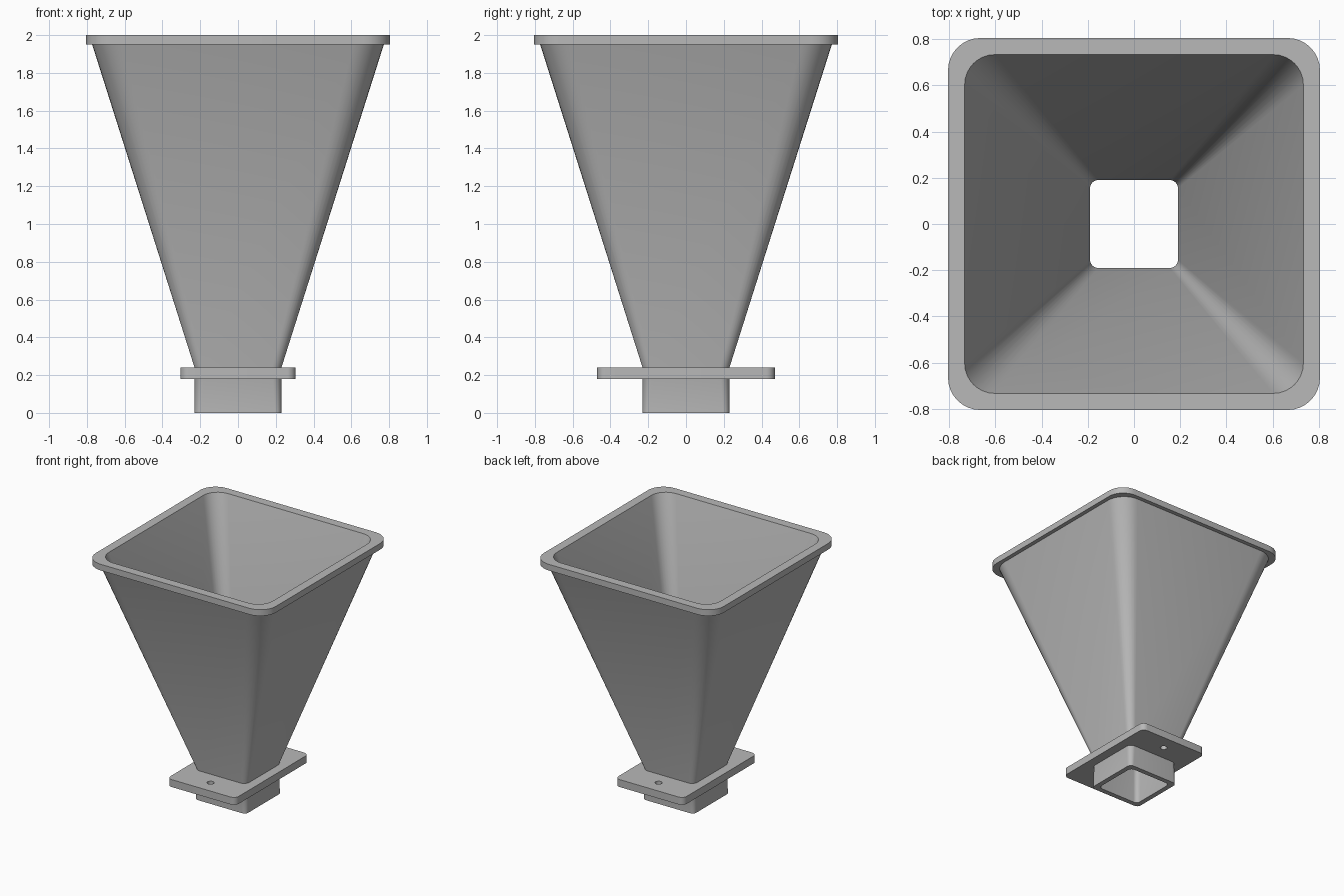
import bpy, bmesh, math

cube = bpy.data.objects.get("Cube")
if cube:
    bpy.data.objects.remove(cube)

grey = bpy.data.materials.new("plain grey")
grey.use_nodes = True
colour = (0.48, 0.48, 0.48, 1)
grey.diffuse_color = colour
grey.node_tree.nodes["Principled BSDF"].inputs["Base Color"].default_value = colour


def rounded_rect(hx, hy, r, steps=8):
    """Counter-clockwise outline of a rectangle with rounded corners."""
    points = []
    for q, (sx, sy) in enumerate([(1, 1), (-1, 1), (-1, -1), (1, -1)]):
        for i in range(steps + 1):
            a = math.pi / 2 * (q + i / steps)
            points.append((sx * (hx - r) + r * math.cos(a),
                           sy * (hy - r) + r * math.sin(a)))
    return points


def circle(cx, cy, r, count=24):
    return [(cx + r * math.cos(2 * math.pi * i / count),
             cy + r * math.sin(2 * math.pi * i / count)) for i in range(count)]


def finish(name, bm):
    bmesh.ops.recalc_face_normals(bm, faces=bm.faces)
    mesh = bpy.data.meshes.new(name)
    bm.to_mesh(mesh)
    bm.free()
    mesh.materials.append(grey)
    obj = bpy.data.objects.new(name, mesh)
    bpy.context.collection.objects.link(obj)
    bpy.ops.object.select_all(action='DESELECT')
    obj.select_set(True)
    bpy.context.view_layer.objects.active = obj
    bpy.ops.object.shade_smooth_by_angle(angle=math.radians(30))
    return obj


# Hopper: one closed wall lofted through (height, half width, corner radius)
sections = [
    (0.00, 0.23, 0.035),     # spout outside
    (0.24, 0.23, 0.05),
    (1.95, 0.772, 0.16),     # sloped outside
    (1.95, 0.805, 0.14),     # rim
    (2.00, 0.805, 0.14),
    (2.00, 0.733, 0.13),     # sloped inside
    (0.24, 0.19, 0.035),
    (0.00, 0.19, 0.035),     # spout inside
]
bm = bmesh.new()
rings = [[bm.verts.new((x, y, z)) for x, y in rounded_rect(h, h, r)]
         for z, h, r in sections]
for k, ring in enumerate(rings):
    above = rings[(k + 1) % len(rings)]
    for i in range(len(ring)):
        j = (i + 1) % len(ring)
        bm.faces.new((ring[i], ring[j], above[j], above[i]))
finish("hopper", bm)

# Mounting flange: plate with a spout opening and two screw holes
bm = bmesh.new()
outlines = [rounded_rect(0.305, 0.47, 0.045), rounded_rect(0.22, 0.22, 0.035)]
outlines += [circle(0, side * 0.35, 0.026) for side in (-1, 1)]
edges = []
for outline in outlines:
    loop = [bm.verts.new((x, y, 0.18)) for x, y in outline]
    edges += [bm.edges.new((v, loop[i - 1])) for i, v in enumerate(loop)]
bmesh.ops.triangle_fill(bm, edges=edges, use_beauty=True)
base = bm.faces[:]
top = bmesh.ops.extrude_face_region(bm, geom=base, use_keep_orig=True)
bmesh.ops.translate(bm, vec=(0, 0, 0.06),
                    verts=[g for g in top["geom"] if isinstance(g, bmesh.types.BMVert)])
finish("mounting_flange", bm)
